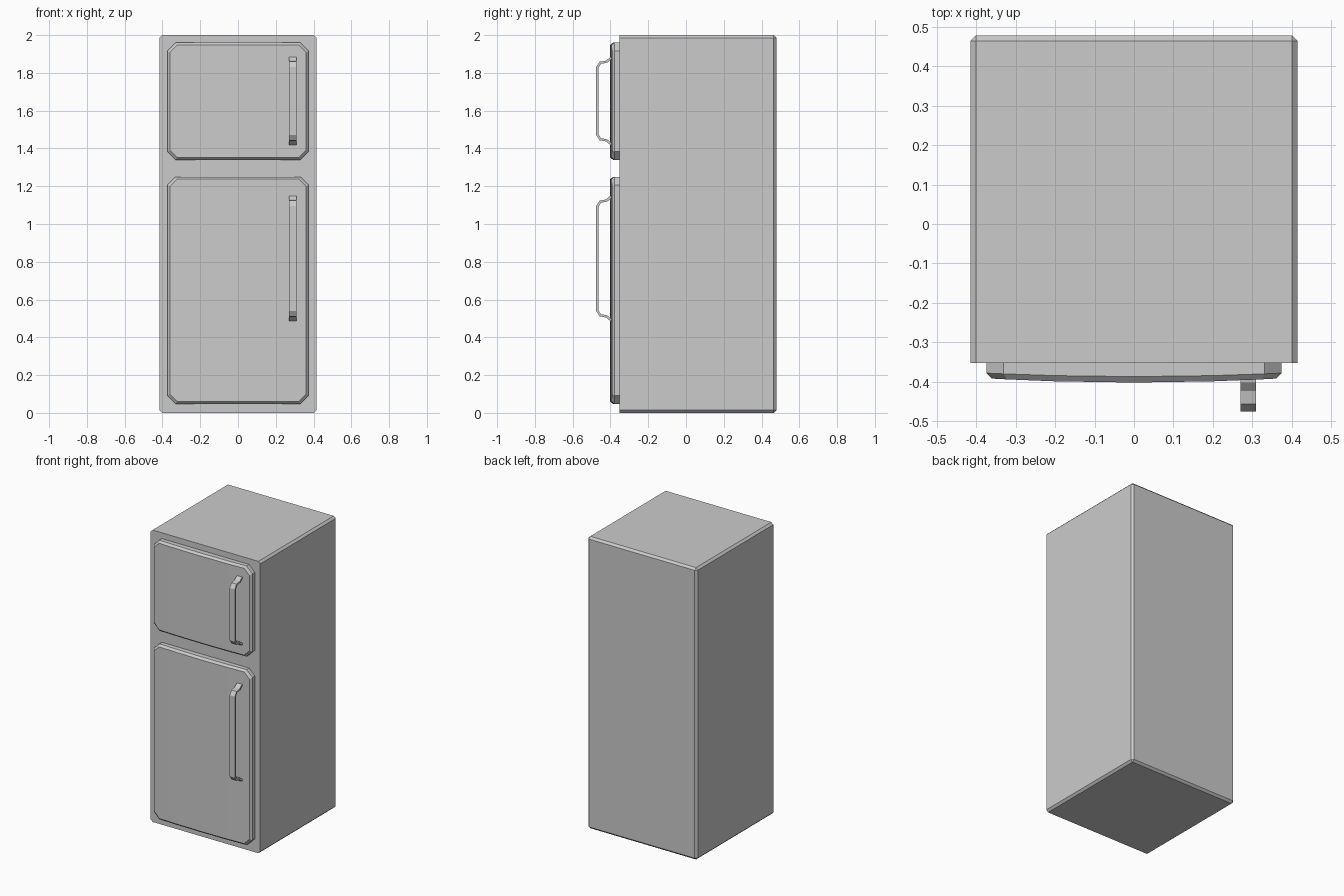
import bpy, bmesh
from mathutils import Vector

if "Cube" in bpy.data.objects:
    bpy.data.objects.remove(bpy.data.objects["Cube"])


def finish(name, bm):
    bmesh.ops.recalc_face_normals(bm, faces=bm.faces)
    mesh = bpy.data.meshes.new(name)
    bm.to_mesh(mesh)
    bm.free()
    ob = bpy.data.objects.new(name, mesh)
    bpy.context.collection.objects.link(ob)
    return ob


# Cabinet: box bevelled everywhere except around the front face
def cabinet():
    y0, y1 = -0.352, 0.478
    bm = bmesh.new()
    bmesh.ops.create_cube(bm, size=1)
    for v in bm.verts:
        v.co = (v.co.x * 0.83, y1 if v.co.y > 0 else y0, v.co.z * 2 + 1)
    edges = [e for e in bm.edges if any(v.co.y > 0 for v in e.verts)]
    bmesh.ops.bevel(bm, geom=edges, offset=0.014, segments=1, affect='EDGES')
    finish("cabinet", bm)


# Door: clipped-corner slab with a gently bowed, chamfered front
def door(name, z0, z1):
    half, cut = 0.374, 0.043
    bm = bmesh.new()
    n = 7

    def ring(inset, y_edge, bow):
        h = half - inset
        c = cut - inset * 0.3
        xs = [-h, -h + c, -0.2, 0, 0.2, h - c, h]
        top, bottom = [], []
        for i, x in enumerate(xs):
            d = inset + (c if i in (0, n - 1) else 0)
            y = y_edge - bow * (1 - (x / h) ** 2)
            top.append(bm.verts.new((x, y, z1 - d)))
            bottom.append(bm.verts.new((x, y, z0 + d)))
        return top, bottom

    rings = [ring(0, -0.345, 0), ring(0, -0.378, 0.009), ring(0.013, -0.392, 0.010)]
    for a, b in zip(rings, rings[1:]):
        la, lb = a[0] + a[1][::-1], b[0] + b[1][::-1]
        for i in range(len(la)):
            j = (i + 1) % len(la)
            bm.faces.new((la[i], la[j], lb[j], lb[i]))
    for top, bottom in (rings[0], rings[-1]):
        for i in range(n - 1):
            bm.faces.new((top[i], top[i + 1], bottom[i + 1], bottom[i]))
    finish(name, bm)


# Handle: flat strap swept along a bent profile, mirrored top to bottom
def handle(name, z0, z1):
    t, x0, x1 = 0.013, 0.270, 0.309
    half = [(-0.39, 0.0), (-0.402, 0.002), (-0.423, 0.020),
            (-0.457, 0.026), (-0.476, 0.055)]
    outer = [Vector((y, z1 - d)) for y, d in half]
    outer += [Vector((y, z0 + d)) for y, d in reversed(half)]
    inner = []
    for i, p in enumerate(outer):
        a = (p - outer[max(i - 1, 0)]).normalized()
        b = (outer[min(i + 1, len(outer) - 1)] - p).normalized()
        d = (a + b).normalized()
        inner.append(p + Vector((-d.y, d.x)) * t)
    bm = bmesh.new()
    rows = [[bm.verts.new((x, q.x, q.y)) for x, q in
             ((x0, o), (x1, o), (x1, i), (x0, i))] for o, i in zip(outer, inner)]
    for a, b in zip(rows, rows[1:]):
        for k in range(4):
            m = (k + 1) % 4
            bm.faces.new((a[k], a[m], b[m], b[k]))
    bm.faces.new(rows[0])
    bm.faces.new(rows[-1])
    finish(name, bm)


cabinet()
door("freezer_door", 1.34, 1.96)
door("fridge_door", 0.048, 1.25)
handle("freezer_handle", 1.417, 1.885)
handle("fridge_handle", 0.485, 1.15)
